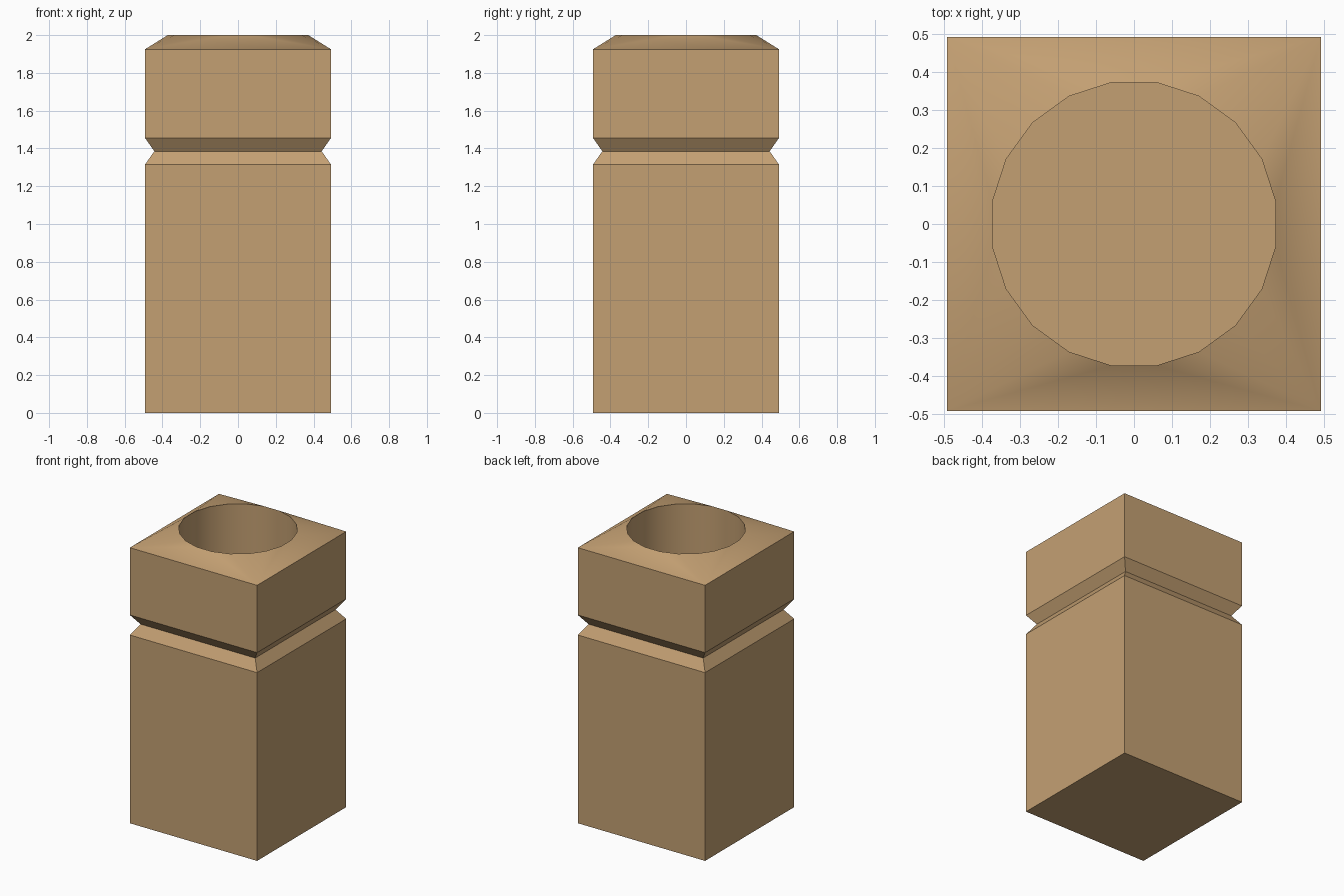
import bpy, bmesh, math

if "Cube" in bpy.data.objects:
    bpy.data.objects.remove(bpy.data.objects["Cube"])

HALF = 0.492        # half width of the square body
WAIST = 0.443       # half width at the bottom of the groove
RADIUS = 0.377      # bore radius
SIDES = 20
FLOOR = 0.10        # bore floor height

bm = bmesh.new()


def square(h, z):
    return [bm.verts.new((x * h, y * h, z))
            for x, y in ((1, 1), (-1, 1), (-1, -1), (1, -1))]


def circle(z):
    # half-step offset puts a vertex on every diagonal
    return [bm.verts.new((RADIUS * math.cos(a), RADIUS * math.sin(a), z))
            for a in ((i + 0.5) * math.tau / SIDES for i in range(SIDES))]


def bridge(lower, upper):
    n = len(lower)
    return [bm.faces.new((lower[i], lower[(i + 1) % n],
                          upper[(i + 1) % n], upper[i])) for i in range(n)]


# Square body with a V groove
levels = [(HALF, 0), (HALF, 1.315), (WAIST, 1.385), (HALF, 1.455), (HALF, 1.925)]
rings = [square(h, z) for h, z in levels]
bm.faces.new(rings[0][::-1])
for a, b in zip(rings, rings[1:]):
    bridge(a, b)

# Sloped top blending from the square to the round rim
corners, rim = rings[-1], circle(2.0)
step = SIDES // 4
for k in range(4):
    for i in range(step - 1):
        j = k * step + i
        bm.faces.new((corners[k], rim[(j + 1) % SIDES], rim[j]))
    last, nxt = rim[k * step + step - 1], rim[(k * step + step) % SIDES]
    bm.faces.new((corners[k], corners[(k + 1) % 4], nxt, last))

# Round bore with a flat floor
base = circle(FLOOR)
bridge(rim, base)
bm.faces.new(base)
bmesh.ops.recalc_face_normals(bm, faces=bm.faces)

mesh = bpy.data.meshes.new("hollow_post")
bm.to_mesh(mesh)
bm.free()
post = bpy.data.objects.new("hollow_post", mesh)
bpy.context.collection.objects.link(post)

# Single tan colour
tan = bpy.data.materials.new("tan")
tan.diffuse_color = (0.552, 0.352, 0.171, 1)
tan.use_nodes = True
tan.node_tree.nodes["Principled BSDF"].inputs["Base Color"].default_value = tan.diffuse_color
mesh.materials.append(tan)

# Smooth slope and bore, crisp edges elsewhere
bpy.context.view_layer.objects.active = post
post.select_set(True)
bpy.ops.object.shade_smooth_by_angle(angle=math.radians(30))
